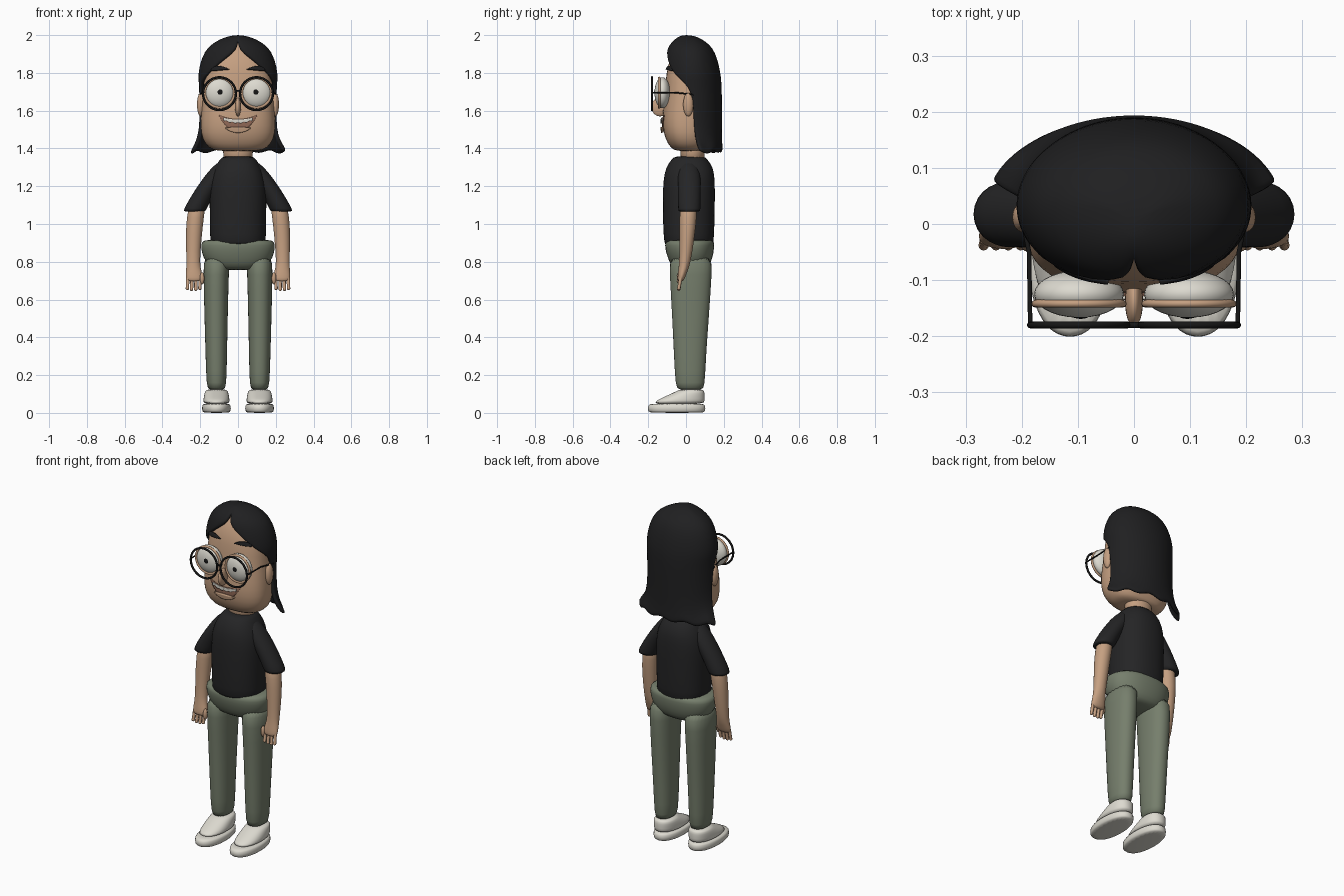
import bpy, bmesh, math
from mathutils import Vector

cube = bpy.data.objects.get("Cube")
if cube:
    bpy.data.objects.remove(cube)


def material(name, r, g, b):
    m = bpy.data.materials.new(name)
    m.use_nodes = True
    m.diffuse_color = (r, g, b, 1)
    bsdf = next(n for n in m.node_tree.nodes if n.type == 'BSDF_PRINCIPLED')
    bsdf.inputs['Base Color'].default_value = (r, g, b, 1)
    bsdf.inputs['Roughness'].default_value = 0.8
    return m


SKIN = material("skin", .56, .35, .22)
HAIR = material("black hair", .014, .014, .015)
SHIRT = material("charcoal shirt", .018, .018, .019)
PANTS = material("sage trousers", .18, .21, .15)
SHOE = material("off white", .72, .70, .63)
MOUTH = material("mouth brown", .30, .15, .10)
FRAME = material("frame black", .008, .008, .008)


def finish(name, bm, mat, subsurf=0):
    bmesh.ops.recalc_face_normals(bm, faces=bm.faces)
    for f in bm.faces:
        f.smooth = True
    me = bpy.data.meshes.new(name)
    bm.to_mesh(me)
    bm.free()
    me.materials.append(mat)
    ob = bpy.data.objects.new(name, me)
    bpy.context.collection.objects.link(ob)
    if subsurf:
        ob.modifiers.new("smooth", 'SUBSURF').levels = subsurf
        ob.modifiers["smooth"].render_levels = subsurf
    return ob


def loft(name, rows, mat, power=2.0, n=24):
    """Stack of horizontal rings; row = z, x centre, half width, front y, back y."""
    bm = bmesh.new()
    rings = []
    for z, cx, a, yf, yb in rows:
        ring = []
        for i in range(n):
            t = 2 * math.pi * i / n
            c, s = math.cos(t), math.sin(t)
            x = math.copysign(abs(c) ** (2 / power), c) * a
            y = math.copysign(abs(s) ** (2 / power), s) * (yb - yf) / 2
            ring.append(bm.verts.new((cx + x, (yf + yb) / 2 + y, z)))
        rings.append(ring)
    for lo, hi in zip(rings, rings[1:]):
        for i in range(n):
            j = (i + 1) % n
            bm.faces.new((lo[i], lo[j], hi[j], hi[i]))
    bm.faces.new(rings[0])
    bm.faces.new(rings[-1])
    return finish(name, bm, mat, 1)


def ball(name, centre, radii, mat):
    bm = bmesh.new()
    bmesh.ops.create_uvsphere(bm, u_segments=28, v_segments=18, radius=1)
    for v in bm.verts:
        v.co = Vector(c + r * k for c, r, k in zip(centre, radii, v.co))
    return finish(name, bm, mat)


def tube(name, points, radius, mat, closed=False):
    cu = bpy.data.curves.new(name, 'CURVE')
    cu.dimensions = '3D'
    cu.bevel_depth = radius
    cu.bevel_resolution = 2
    cu.use_fill_caps = True
    sp = cu.splines.new('POLY')
    sp.points.add(len(points) - 1)
    for p, co in zip(sp.points, points):
        p.co = (*co, 1)
    sp.use_cyclic_u = closed
    sp.use_smooth = True
    cu.materials.append(mat)
    ob = bpy.data.objects.new(name, cu)
    bpy.context.collection.objects.link(ob)


def circle(cx, y, cz, r, n=40):
    return [(cx + r * math.cos(2 * math.pi * i / n), y,
             cz + r * math.sin(2 * math.pi * i / n)) for i in range(n)]


def face_patch(name, x0, x1, top, bottom, mat, lift, thick):
    """Patch between two height functions of u in -1..1, laid on the face."""
    bm = bmesh.new()
    n, m = 20, 4
    grid = [[bm.verts.new((x0 + (x1 - x0) * i / n, -.3,
                           top(2 * i / n - 1) * (1 - j / m) + bottom(2 * i / n - 1) * j / m))
             for j in range(m + 1)] for i in range(n + 1)]
    for a, b in zip(grid, grid[1:]):
        for j in range(m):
            bm.faces.new((a[j], a[j + 1], b[j + 1], b[j]))
    ob = finish(name, bm, mat)
    w = ob.modifiers.new("lay", 'SHRINKWRAP')
    w.target = head
    w.wrap_method = 'PROJECT'
    w.use_project_y = True
    w.wrap_mode = 'ABOVE_SURFACE'
    w.offset = lift
    s = ob.modifiers.new("thick", 'SOLIDIFY')
    s.thickness = thick
    s.offset = 0


# Head and neck
loft("neck", [(1.32, 0, .08, -.03, .10), (1.38, 0, .078, -.03, .10), (1.46, 0, .085, -.03, .10)], SKIN)
head = loft("head", [
    (1.385, 0, .11, -.05, .09), (1.40, 0, .155, -.08, .11), (1.45, 0, .193, -.112, .125),
    (1.52, 0, .20, -.126, .135), (1.60, 0, .195, -.124, .14), (1.70, 0, .185, -.11, .15),
    (1.80, 0, .178, -.107, .15), (1.88, 0, .155, -.085, .13), (1.94, 0, .10, -.05, .09),
    (1.96, 0, .04, -.02, .04)], SKIN, 2.5)
ball("nose", (0, -.138, 1.62), (.016, .045, .05), SKIN)

# Mouth
face_patch("mouth", -.10, .10, lambda u: 1.555 + .022 * u * u, lambda u: 1.484 + .09 * u * u, MOUTH, .004, .004)
face_patch("teeth", -.075, .075, lambda u: 1.553 + .01 * u * u,
           lambda u: 1.536 + .014 * u * u + .003 * math.cos(u * 16), SHOE, .009, .006)
face_patch("lower_lip", -.065, .065, lambda u: 1.515 - .005 * u * u, lambda u: 1.485 + .022 * u * u, SKIN, .009, .012)

# Hair: shell opened at the front; row = z, half width, front, back, opening angle
hair_rows = [
    (2.0, 0, 0, 0, 0), (1.997, .04, -.03, .04, 0), (1.98, .095, -.06, .085, 0),
    (1.945, .15, -.092, .13, 1), (1.91, .178, -.108, .152, 8), (1.86, .20, -.118, .17, 28),
    (1.80, .212, -.122, .182, 48), (1.76, .213, -.12, .187, 68), (1.70, .208, -.12, .19, 92),
    (1.55, .203, -.12, .19, 94), (1.47, .215, -.12, .19, 97), (1.42, .24, -.12, .192, 101),
    (1.385, .272, -.12, .196, 107)]
bm = bmesh.new()
N = 36
shell = []
for z, a, yf, yb, opening in hair_rows:
    mid = .03 if a else 0
    row = []
    for i in range(N + 1):
        t = math.radians(opening + (360 - 2 * opening) * i / N)
        c = math.cos(t)
        depth = (mid - yf) if c > 0 else (yb - mid)
        wave = .008 * math.cos(i * math.pi / 4) if z < 1.45 else 0
        row.append(bm.verts.new((a * math.sin(t), mid - depth * c, z + wave)))
    shell.append(row)
for up, lo in zip(shell, shell[1:]):
    for i in range(N):
        bm.faces.new((up[i], lo[i], lo[i + 1], up[i + 1]))
bmesh.ops.remove_doubles(bm, verts=bm.verts, dist=.0005)
hair = finish("hair", bm, HAIR)
solid = hair.modifiers.new("thick", 'SOLIDIFY')
solid.thickness = .022
solid.offset = -1
hair.modifiers.new("smooth", 'SUBSURF').levels = 1

# Shirt body and hips
loft("shirt", [
    (.885, 0, .14, -.108, .14), (.89, 0, .148, -.116, .147), (1.0, 0, .15, -.123, .152),
    (1.13, 0, .152, -.124, .154), (1.23, 0, .15, -.122, .154), (1.30, 0, .125, -.108, .146),
    (1.345, 0, .095, -.075, .112), (1.36, 0, .08, -.058, .095)], SHIRT, 2.3)
loft("hips", [
    (.755, 0, .09, -.04, .09), (.77, 0, .15, -.075, .12), (.82, 0, .186, -.098, .142),
    (.87, 0, .197, -.112, .15), (.905, 0, .197, -.112, .15), (.92, 0, .17, -.10, .14)], PANTS, 2.3)

# Parts made once for each side
for side, s in (("left", 1), ("right", -1)):
    ball(side + "_ear", (s * .197, .012, 1.632), (.02, .027, .062), SKIN)
    ball(side + "_eye", (s * .098, -.125, 1.695), (.08, .042, .082), SHOE)
    ball(side + "_pupil", (s * .095, -.163, 1.698), (.016, .006, .016), FRAME)
    tube(side + "_eyelid", circle(s * .098, -.142, 1.695, .078), .007, SKIN, True)
    x0, x1 = sorted((s * .045, s * .135))
    face_patch(side + "_eyebrow", x0, x1, lambda u: 1.833 - .012 * u * u + .004 * u * s,
               lambda u: 1.813 - .004 * u * s, HAIR, .006, .012)

    # Glasses
    tube(side + "_rim", circle(s * .098, -.18, 1.69, .087), .006, FRAME, True)
    tube(side + "_temple", [(s * .185, -.18, 1.695), (s * .187, -.05, 1.695), (s * .205, .04, 1.685)], .004, FRAME)

    # Sleeve, arm and hand
    loft(side + "_sleeve", [
        (1.065, s * .23, .056, -.04, .075), (1.07, s * .231, .061, -.042, .077),
        (1.15, s * .19, .058, -.042, .077), (1.235, s * .133, .058, -.045, .08),
        (1.30, s * .085, .055, -.04, .07), (1.34, s * .05, .04, -.02, .05)], SHIRT)
    loft(side + "_arm", [
        (.695, s * .232, .038, -.045, -.015), (.715, s * .232, .046, -.045, -.005),
        (.75, s * .234, .042, -.042, .008), (.79, s * .238, .034, -.036, .024),
        (.92, s * .235, .042, -.034, .044), (1.04, s * .227, .046, -.035, .058),
        (1.12, s * .21, .044, -.03, .058)], SKIN)
    for k in range(4):
        x = .2 + k * .022
        tip = .652 + .005 * abs(k - 1.5)
        tube(f"{side}_finger_{k + 1}", [(s * x, -.028, .715), (s * (x + .001), -.034, .68),
                                       (s * (x + .002), -.038, tip)], .009, SKIN)
        ball(f"{side}_fingertip_{k + 1}", (s * (x + .002), -.038, tip), (.009, .009, .009), SKIN)
    ball(side + "_thumb", (s * .19, -.035, .712), (.012, .014, .032), SKIN)

    # Leg and shoe
    loft(side + "_leg", [
        (.122, s * .114, .04, -.04, .085), (.135, s * .114, .053, -.056, .10),
        (.30, s * .115, .057, -.064, .106), (.55, s * .116, .063, -.076, .125),
        (.75, s * .116, .068, -.088, .138), (.84, s * .112, .07, -.09, .14)], PANTS, 2.2)
    loft(side + "_sole", [
        (0, s * .114, .066, -.192, .095), (.006, s * .114, .077, -.203, .104),
        (.042, s * .114, .077, -.203, .104), (.05, s * .114, .068, -.19, .095)], SHOE, 2.2)
    loft(side + "_shoe_upper", [
        (.045, s * .114, .069, -.178, .098), (.065, s * .114, .07, -.16, .10),
        (.09, s * .114, .067, -.105, .10), (.115, s * .114, .061, -.05, .098),
        (.126, s * .114, .05, -.03, .088)], SHOE, 2.2)

tube("bridge", [(-.016, -.18, 1.70), (0, -.18, 1.706), (.016, -.18, 1.70)], .005, FRAME)
